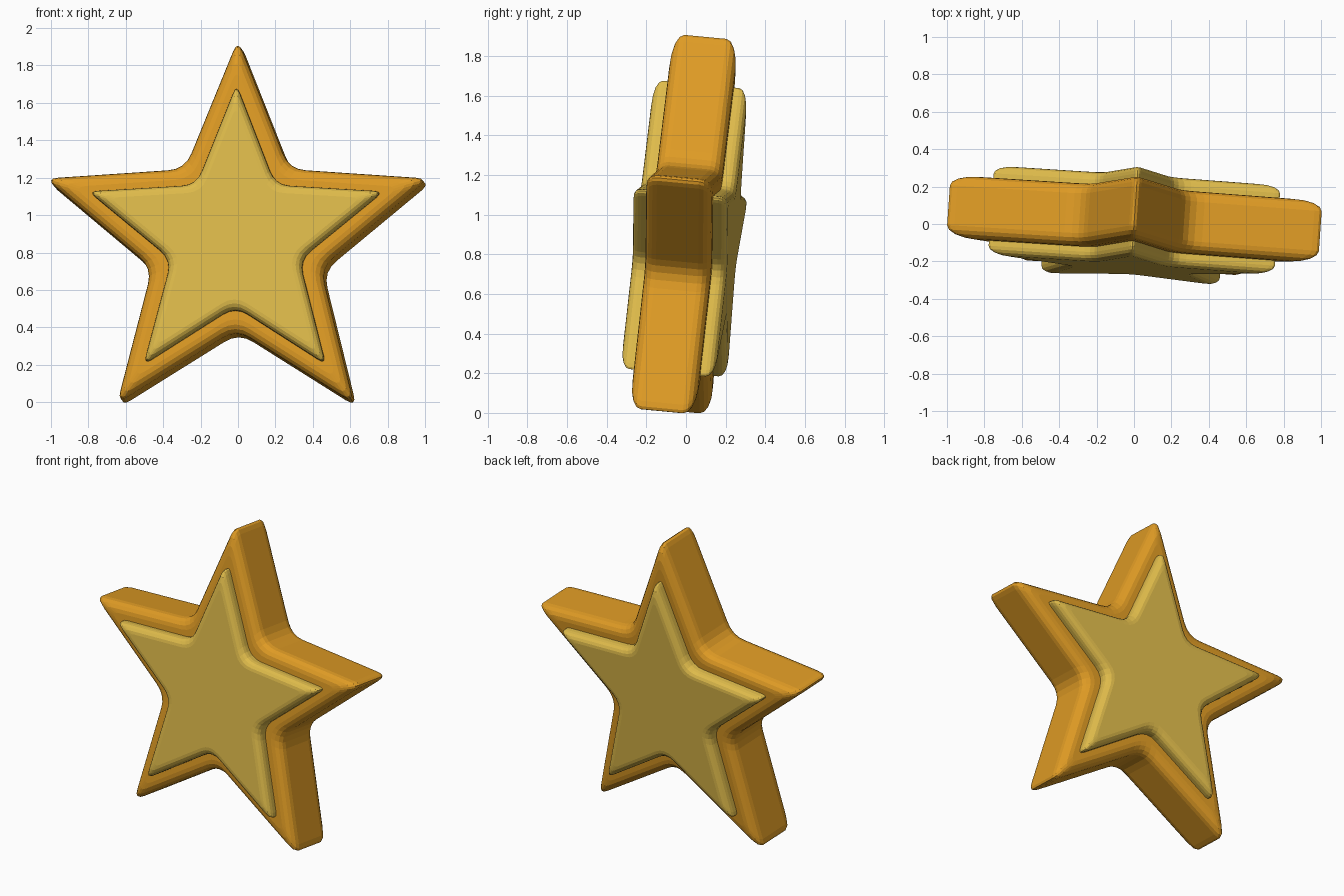
import bpy, bmesh, math
from mathutils import Vector, Matrix

if "Cube" in bpy.data.objects:
    bpy.data.objects.remove(bpy.data.objects["Cube"])

STEP = math.radians(36)
# Whole star leans back a little and is turned slightly
TILT = (Matrix.Translation((0, 0, 0.853))
        @ Matrix.Rotation(math.radians(-4.0), 4, 'Z')
        @ Matrix.Rotation(math.radians(-5.4), 4, 'X'))


def material(name, color):
    m = bpy.data.materials.new(name)
    m.diffuse_color = (*color, 1)
    m.use_nodes = True
    m.node_tree.nodes["Principled BSDF"].inputs["Base Color"].default_value = m.diffuse_color
    return m


def star_outline(tip, valley, inset, tip_cut, valley_cut, seg=4):
    """Five-pointed outline moved inwards by inset, with rounded corners."""
    a = math.atan2(valley * math.sin(STEP), tip - valley * math.cos(STEP))
    radii = (tip - inset / math.sin(a), valley - inset / math.sin(a + STEP))
    sharp = [Vector((math.sin(i * STEP), math.cos(i * STEP))) * radii[i % 2]
             for i in range(10)]
    points = []
    for i, p in enumerate(sharp):
        cut = valley_cut if i % 2 else tip_cut
        p0 = p + (sharp[i - 1] - p).normalized() * cut
        p1 = p + (sharp[(i + 1) % 10] - p).normalized() * cut
        for k in range(seg + 1):
            t = k / seg
            points.append(p0 * (1 - t) ** 2 + p * 2 * t * (1 - t) + p1 * t * t)
    return points


def star_solid(name, mat, tip, valley, tip_cut, valley_cut, levels):
    """Loft star outlines through (inset, depth) levels and cap both ends."""
    bm = bmesh.new()
    rings = [[bm.verts.new((p.x, y, p.y)) for p in
              star_outline(tip, valley, d, tip_cut, valley_cut)]
             for d, y in levels]
    for r0, r1 in zip(rings, rings[1:]):
        n = len(r0)
        for i in range(n):
            j = (i + 1) % n
            bm.faces.new((r0[i], r0[j], r1[j], r1[i]))
    bm.faces.new(rings[0])
    bm.faces.new(rings[-1])
    bmesh.ops.recalc_face_normals(bm, faces=bm.faces)
    bm.transform(TILT)
    me = bpy.data.meshes.new(name)
    bm.to_mesh(me)
    bm.free()
    me.materials.append(mat)
    ob = bpy.data.objects.new(name, me)
    bpy.context.collection.objects.link(ob)
    return ob


def rounded_edge(depth, radius, side, seg=4):
    """Levels from the side wall round to the face, on side -1 or +1."""
    return [(radius * (1 - math.cos(k / seg * math.pi / 2)),
             side * (depth - radius + radius * math.sin(k / seg * math.pi / 2)))
            for k in range(seg + 1)]


orange = material("orange", (0.74, 0.33, 0.018))
yellow = material("pale_gold", (0.74, 0.50, 0.07))

# Thick orange star body
star_solid("star_body", orange, 1.08, 0.475, 0.07, 0.09,
           rounded_edge(0.167, 0.06, -1)[::-1] + rounded_edge(0.167, 0.06, 1))

# Raised gold star panels on both faces
for name, side in (("front_panel", -1), ("back_panel", 1)):
    star_solid(name, yellow, 0.83, 0.36, 0.05, 0.08,
               [(0, side * 0.1)] + rounded_edge(0.24, 0.045, side))
